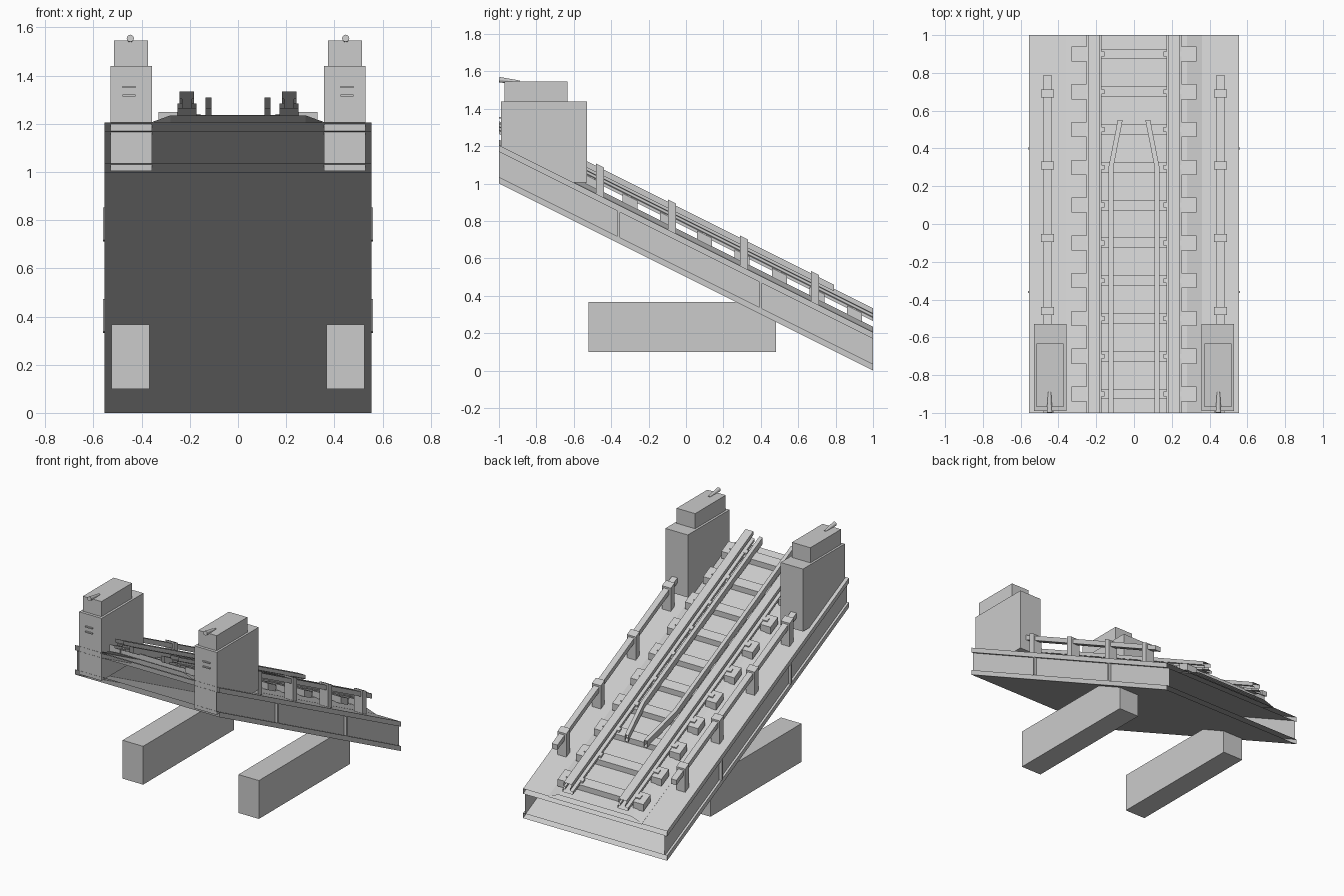
import bpy
import bmesh
from mathutils import Vector

cube = bpy.data.objects.get("Cube")
if cube:
    bpy.data.objects.remove(cube, do_unlink=True)

grey = bpy.data.materials.new("light_grey")
grey.use_nodes = True
COLOUR = (0.6, 0.6, 0.6, 1)
grey.diffuse_color = COLOUR
grey.node_tree.nodes["Principled BSDF"].inputs["Base Color"].default_value = COLOUR


def finish(name, bm, mirror):
    bmesh.ops.recalc_face_normals(bm, faces=bm.faces)
    mesh = bpy.data.meshes.new(name)
    bm.to_mesh(mesh)
    bm.free()
    mesh.materials.append(grey)
    obj = bpy.data.objects.new(name, mesh)
    bpy.context.collection.objects.link(obj)
    if mirror:
        obj.modifiers.new("mirror", "MIRROR")
    return obj


def slope(y):
    return 0.5 - 0.5 * y


def rect(x0, x1, h0, h1):
    return [(x0, h0), (x1, h0), (x1, h1), (x0, h1)]


def add_loft(bm, profile, stations, caps):
    """Carry an x/height profile along the incline through (x shift, y) stations."""
    rings = [[bm.verts.new((x + dx, y, slope(y) + h)) for x, h in profile]
             for dx, y in stations]
    n = len(profile)
    for a, b in zip(rings, rings[1:]):
        for i in range(n):
            j = (i + 1) % n
            bm.faces.new((a[i], a[j], b[j], b[i]))
    if caps:
        bm.faces.new(rings[0])
        bm.faces.new(rings[-1])


def loft(name, profile, stations=((0, -1), (0, 1)), caps=False, mirror=False):
    bm = bmesh.new()
    add_loft(bm, profile, stations, caps)
    return finish(name, bm, mirror)


def repeat(name, profile, centres, depth, mirror=False):
    bm = bmesh.new()
    for y in centres:
        add_loft(bm, profile, ((0, y - depth / 2), (0, y + depth / 2)), True)
    return finish(name, bm, mirror)


def block(name, low, high):
    bm = bmesh.new()
    bmesh.ops.create_cube(bm, size=1)
    low, high = Vector(low), Vector(high)
    for v in bm.verts:
        v.co = (low + high) / 2 + v.co * (high - low)
    return finish(name, bm, True)


# Inclined girder: open-ended plates, side webs and stiffeners
loft("bottom_plate", rect(-0.555, 0.555, 0, 0.035))
loft("deck_plate", rect(-0.555, 0.555, 0.17, 0.205))
loft("side_web", rect(0.535, 0.54, 0.035, 0.17), mirror=True)
repeat("web_stiffener", rect(0.535, 0.56, 0.035, 0.17), (-0.36, 0.4), 0.012, True)

# Track bed and sleepers
loft("track_bed", [(-0.36, 0.2), (0.36, 0.2), (0.36, 0.206),
                   (0.28, 0.235), (-0.28, 0.235), (-0.36, 0.206)])
sleeper_y = [-0.9 + 0.2 * i for i in range(10)]
repeat("sleeper", rect(-0.26, 0.26, 0.23, 0.272), sleeper_y, 0.055)
repeat("sleeper_end", rect(0.25, 0.33, 0.23, 0.278), sleeper_y, 0.08, True)
repeat("rail_clip", rect(0.155, 0.285, 0.27, 0.285), sleeper_y, 0.025, True)

# Running rails with foot, web and head
half = [(0.04, 0.265), (0.04, 0.283), (0.018, 0.288),
        (0.018, 0.303), (0.03, 0.306), (0.03, 0.333)]
rail = half + [(-x, h) for x, h in reversed(half)]
loft("running_rail", rail, ((0.212, -1), (0.212, 1)), mirror=True)

# Inner guard rails that draw together at the lower end
loft("guard_rail", rect(-0.013, 0.013, 0.265, 0.31),
     ((0.122, -1), (0.122, 0.3), (0.073, 0.55)), mirror=True)

# Side handrails on posts
loft("handrail", rect(0.437, 0.48, 0.32, 0.355),
     ((0, -0.54), (0, 0.79)), caps=True, mirror=True)
repeat("handrail_post", rect(0.424, 0.492, 0.2, 0.367),
       (-0.46, -0.075, 0.31, 0.69), 0.043, True)

# Towers at the upper end and support beams below
block("tower", (0.357, -0.99, 1.005), (0.53, -0.53, 1.44))
block("tower_top", (0.373, -0.97, 1.44), (0.515, -0.633, 1.545))
for z in (1.317, 1.353):
    block("tower_ledge", (0.425, -1, z - 0.004), (0.48, -0.985, z + 0.004))
block("support_beam", (0.367, -0.52, 0.1), (0.525, 0.48, 0.367))

# Small tapered horn on each tower
bm = bmesh.new()
bmesh.ops.create_cone(bm, cap_ends=True, segments=12, radius1=0.008,
                      radius2=0.015, depth=0.11)
axis = Vector((0, -0.11, 0.012))
turn = axis.to_track_quat("Z", "Y").to_matrix()
bmesh.ops.rotate(bm, verts=bm.verts, matrix=turn)
bmesh.ops.translate(bm, verts=bm.verts, vec=(0.447, -0.944, 1.549))
finish("tower_horn", bm, True)
